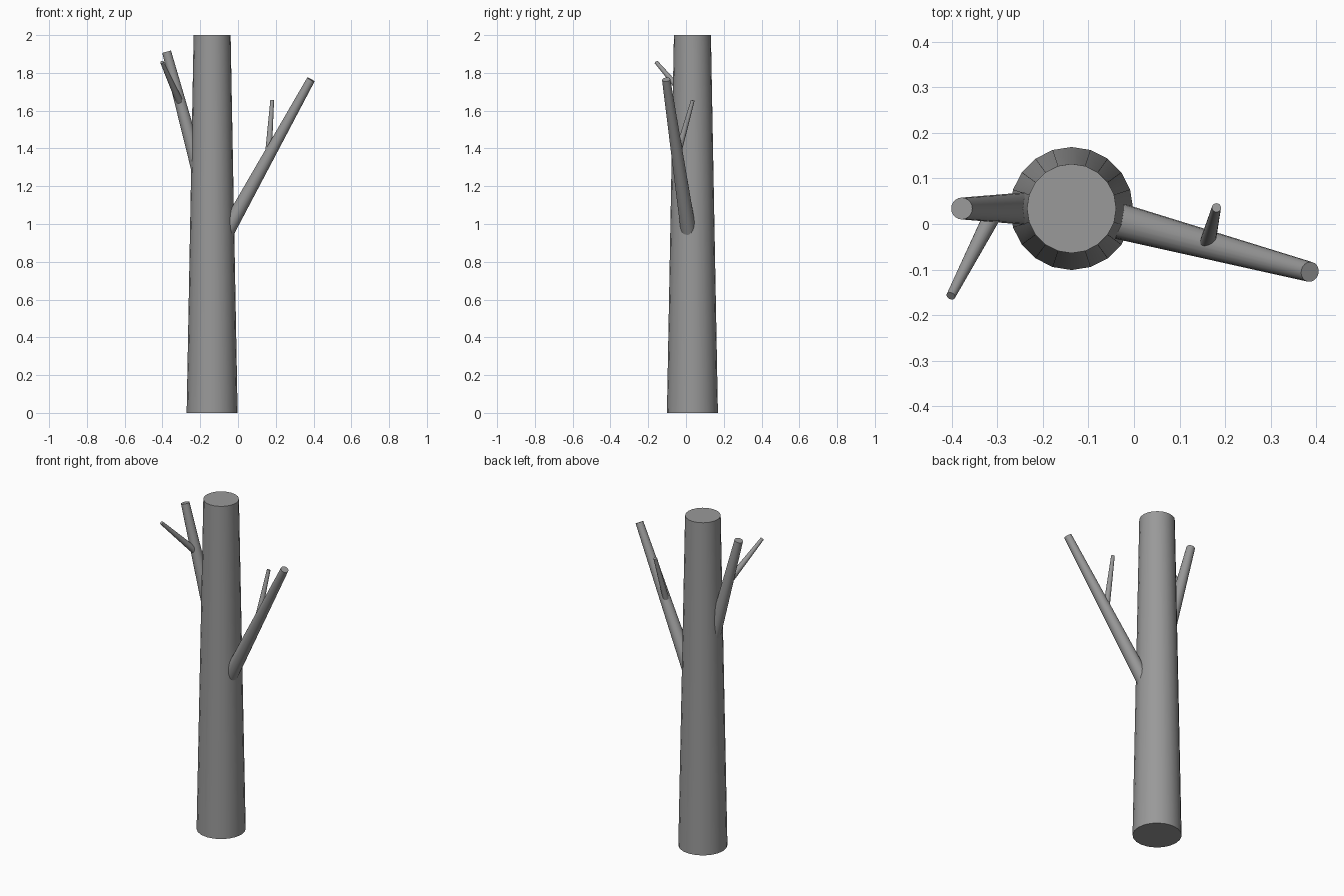
import bpy
import math
from mathutils import Vector

cube = bpy.data.objects.get("Cube")
if cube:
    bpy.data.objects.remove(cube, do_unlink=True)

# Single bark colour
bark = bpy.data.materials.new("grey_bark")
bark.use_nodes = True
GREY = (0.32, 0.32, 0.32, 1)
bark.diffuse_color = GREY
bark.node_tree.nodes["Principled BSDF"].inputs["Base Color"].default_value = GREY


def limb(name, start, end, r_start, r_end, sides=20):
    """Tapered, capped cylinder running from start to end."""
    a, b = Vector(start), Vector(end)
    axis = b - a
    bpy.ops.mesh.primitive_cone_add(
        vertices=sides, radius1=r_start, radius2=r_end,
        depth=axis.length, location=(a + b) / 2,
        rotation=axis.to_track_quat('Z', 'Y').to_euler())
    obj = bpy.context.object
    obj.name = name
    obj.data.materials.append(bark)
    bpy.ops.object.shade_smooth_by_angle(angle=math.radians(30))
    return obj


# Trunk
TX, TY = -0.137, 0.034
limb("trunk", (TX, TY, 0), (TX, TY, 2), 0.135, 0.098)

# Branches grow from the trunk axis, twigs from the branch axes
limb("left_branch", (TX, TY, 0.82), (0.386, -0.105, 1.765), 0.044, 0.022)
limb("left_twig", (0.16, -0.047, 1.36), (0.181, 0.036, 1.655), 0.018, 0.01)
limb("right_branch", (TX, TY, 1.02), (-0.378, TY, 1.912), 0.044, 0.024)
limb("right_twig", (-0.303, TY, 1.634), (-0.402, -0.158, 1.857), 0.02, 0.01)
